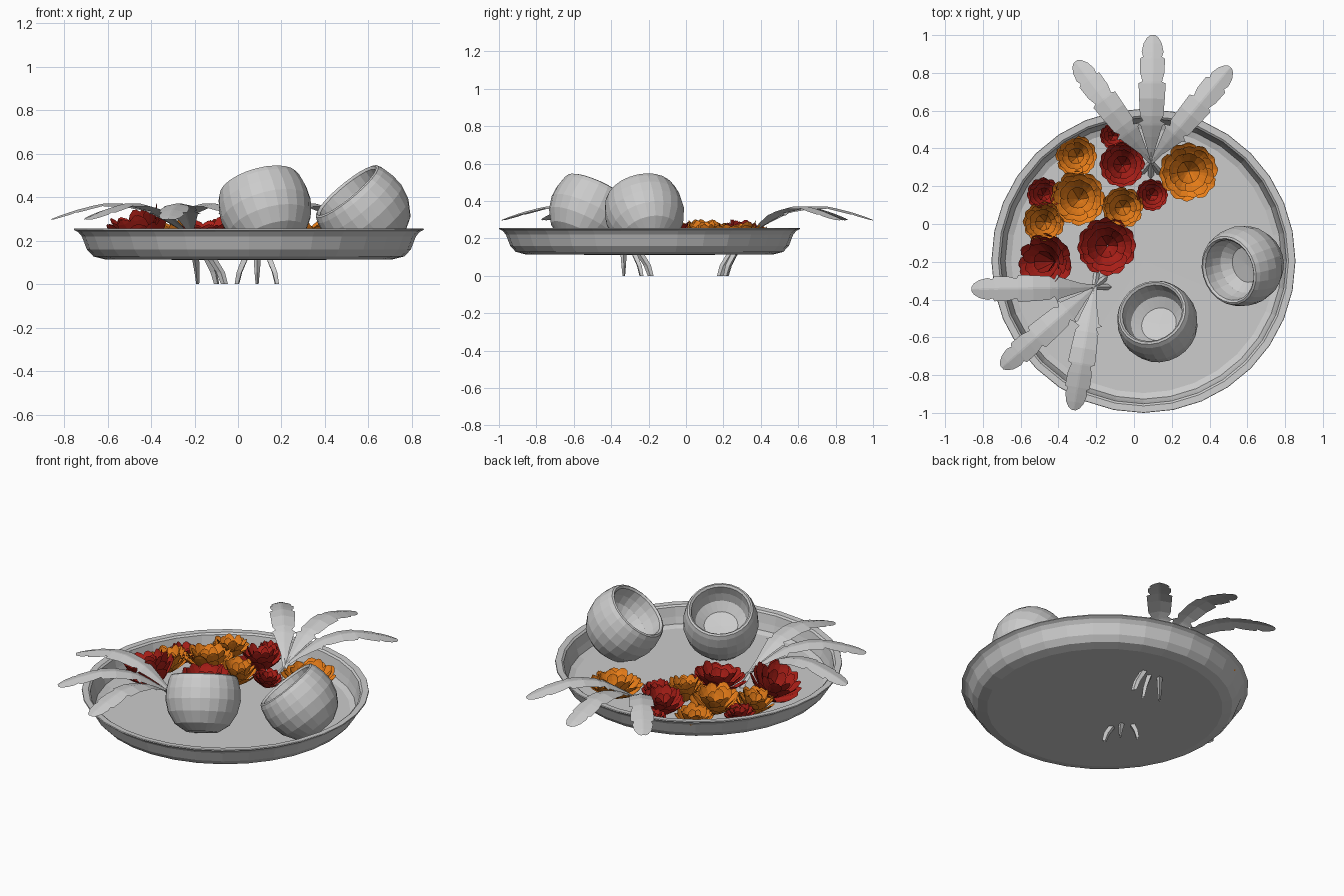
import bpy, bmesh, math, random
from mathutils import Vector, Matrix

if "Cube" in bpy.data.objects:
    bpy.data.objects.remove(bpy.data.objects["Cube"])

random.seed(4)


def make_object(name, bm, mat=None):
    bmesh.ops.remove_doubles(bm, verts=bm.verts, dist=1e-5)
    me = bpy.data.meshes.new(name)
    bm.to_mesh(me)
    bm.free()
    ob = bpy.data.objects.new(name, me)
    bpy.context.collection.objects.link(ob)
    if mat:
        me.materials.append(mat)
    return ob


def lathe(name, profile, sides, location, axis=(0, 0, 1)):
    bm = bmesh.new()
    vs = [bm.verts.new((r, 0, z)) for r, z in profile]
    es = [bm.edges.new(p) for p in zip(vs, vs[1:])]
    bmesh.ops.spin(bm, geom=vs + es, cent=(0, 0, 0), axis=(0, 0, 1),
                   angle=2 * math.pi, steps=sides, use_duplicate=False)
    bmesh.ops.remove_doubles(bm, verts=bm.verts, dist=1e-5)
    bmesh.ops.recalc_face_normals(bm, faces=bm.faces)
    rot = Vector((0, 0, 1)).rotation_difference(Vector(axis)).to_matrix().to_4x4()
    bm.transform(Matrix.Translation(location) @ rot)
    return make_object(name, bm)


def strip(bm, rows, matrix):
    """Skin rows of points into quads."""
    vr = [[bm.verts.new(matrix @ Vector(p)) for p in row] for row in rows]
    for a, b in zip(vr, vr[1:]):
        for i in range(len(a) - 1):
            bm.faces.new((a[i], a[i + 1], b[i + 1], b[i]))


def colour(name, rgb):
    m = bpy.data.materials.new(name)
    m.diffuse_color = (*rgb, 1)
    m.use_nodes = True
    m.node_tree.nodes["Principled BSDF"].inputs["Base Color"].default_value = m.diffuse_color
    return m


# Round tray with raised lip
lathe("tray", [(0, .111), (.66, .114), (.715, .128), (.745, .16), (.768, .22), (.785, .24),
               (.805, .25), (.803, .256), (.768, .254), (.757, .245), (.745, .19), (.732, .15),
               (.70, .137), (0, .135)],
      32, (.05, -.195, 0))

# Two tilted thick-walled bowls
bowl = [(0, -.19), (.09, -.187), (.155, -.145), (.195, -.08), (.212, -.01), (.209, .05),
        (.196, .105), (.185, .128), (.174, .133), (.163, .122), (.158, .07), (.143, .02),
        (.095, -.02), (0, -.025)]
lathe("bowl_front", bowl, 24, (.127, -.522, .345), (-.25, .41, .87))
lathe("bowl_right", bowl, 24, (.582, -.22, .33), (-.62, -.2, .75))

# Arching leaves: distance from crossing point, height, half width
leaf_rows = [(-.05, .165, .012),
             (0, .215, .014), (.07, .262, .022), (.13, .30, .04), (.19, .334, .058),
             (.20, .338, .075), (.215, .344, .046), (.24, .353, .062), (.33, .371, .068),
             (.41, .371, .072), (.42, .370, .052), (.465, .361, .064), (.54, .342, .066),
             (.55, .339, .05), (.575, .331, .058), (.62, .316, .048), (.65, .304, .03),
             (.663, .299, .012)]
# Curved stems below: distance, height, half depth, half width
stem_rows = [(.06, .25, .008, .010), (-.01, .20, .014, .014), (-.055, .155, .02, .016),
             (-.095, .11, .022, .016), (-.13, .055, .02, .012), (-.148, 0, .016, .007)]


def leaf(name, base, tip):
    d = Vector((tip[0] - base[0], tip[1] - base[1], 0))
    k = d.length / .663
    m = Matrix.Translation((*base, 0)) @ Matrix.Rotation(math.atan2(d.y, d.x), 4, 'Z')
    bm = bmesh.new()
    rows = []
    for r, z, w in leaf_rows:
        rr = r * k if r > 0 else r
        rows.append([(rr, -w, z - .2 * w), (rr, -.08 * w, z), (rr, .08 * w, z), (rr, w, z - .2 * w)])
    strip(bm, rows, m)
    strip(bm, [[(r - a, 0, z), (r, -b, z), (r + a, 0, z), (r, b, z), (r - a, 0, z)]
               for r, z, a, b in stem_rows], m)
    make_object(name, bm)


groups = [("back", (.09, .33), [(-.31, .86), (.10, 1.0), (.51, .83)]),
          ("left", (-.21, -.335), [(-.86, -.345), (-.70, -.76), (-.32, -.985)])]
for side, base, tips in groups:
    for i, tip in enumerate(tips):
        leaf(f"{side}_leaf_{i + 1}", base, tip)

# Layered flowers
orange = colour("orange_petal", (.86, .22, .01))
red = colour("red_petal", (.42, .014, .009))
# ring: reach, rise, petal count
rings = [(1.0, .68, 12), (.88, .88, 11), (.66, 1.0, 9), (.38, .85, 6)]


def flower(name, x, y, radius, top, mat, tilt=(0, 0)):
    base = .145
    h = top - base
    place = (Matrix.Translation((x, y, base)) @ Matrix.Rotation(tilt[0], 4, 'X')
             @ Matrix.Rotation(tilt[1], 4, 'Y'))
    bm = bmesh.new()
    for j, (reach, rise, n) in enumerate(rings):
        for i in range(n):
            a = 2 * math.pi * (i + .5 * j) / n + random.uniform(-.1, .1)
            lift = random.uniform(.85, 1.08)
            twist = random.uniform(-.3, .3)
            rows = []
            for s, ws in ((.05, .15), (.45, .6), (.78, 1.0), (.92, .8), (1.0, .2)):
                r = reach * radius * s
                w = 1.1 * math.pi / n * reach * radius * ws
                z = h * rise * lift * s ** 1.25
                rows.append([(r, -w, z - twist * w), (r * 1.01, 0, z - .2 * w),
                             (r, w, z + twist * w)])
            strip(bm, rows, place @ Matrix.Rotation(a, 4, 'Z'))
    make_object(name, bm, mat)


orange_flowers = [(-.30, .355, .11, .265), (.29, .28, .155, .285), (-.29, .13, .145, .295),
                  (-.06, .09, .11, .285), (-.47, .01, .11, .285)]
red_flowers = [(-.11, .465, .07, .24), (-.06, .31, .12, .29), (-.48, .15, .09, .25),
               (.09, .15, .085, .245), (-.14, -.115, .155, .295)]
for i, f in enumerate(orange_flowers):
    flower(f"orange_flower_{i + 1}", *f, orange, (random.uniform(-.1, .1), random.uniform(-.1, .1)))
for i, f in enumerate(red_flowers):
    flower(f"red_flower_{i + 1}", *f, red, (random.uniform(-.1, .1), random.uniform(-.1, .1)))
flower("red_flower_6", -.42, -.20, .15, .345, red, (0, -.4))
